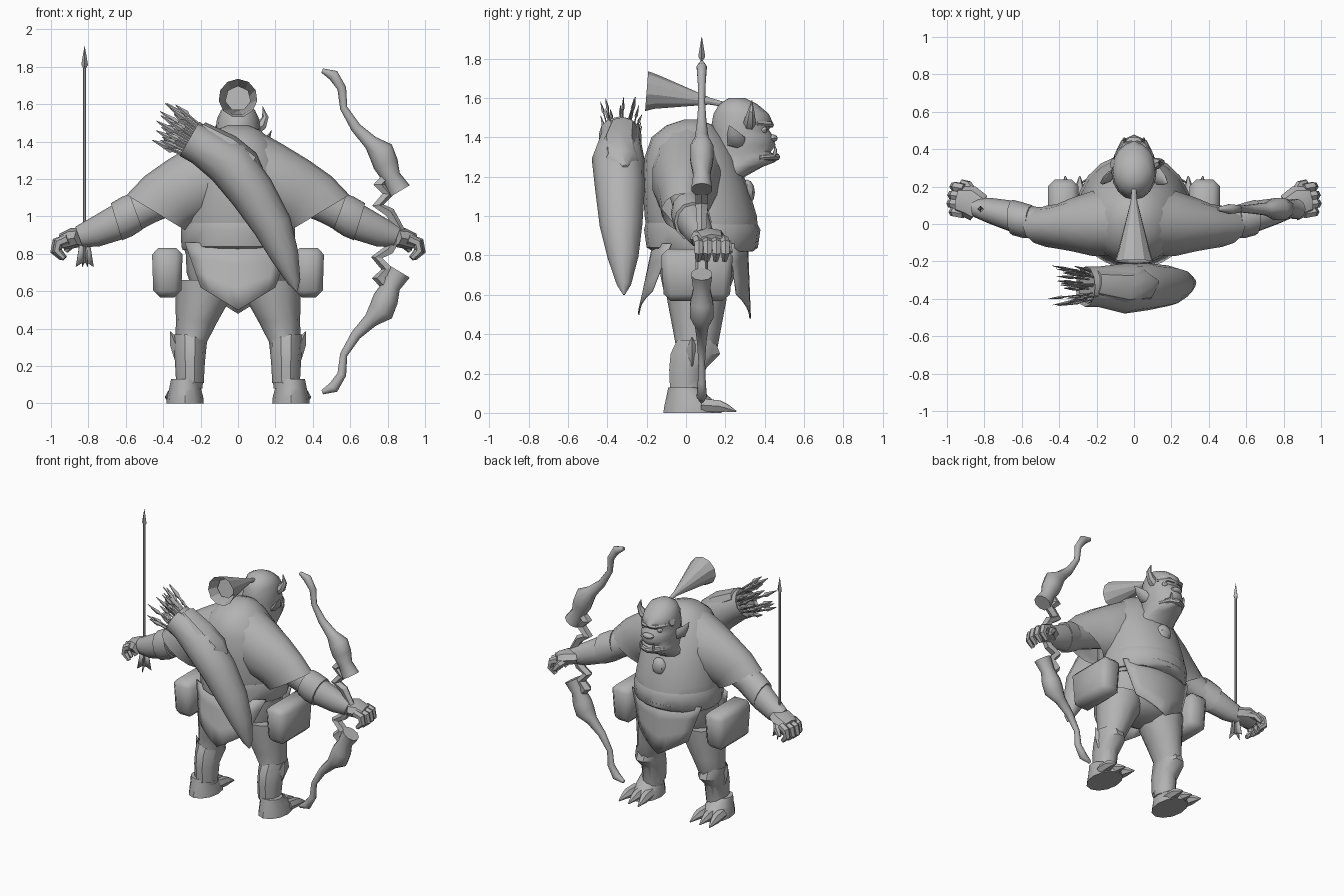
import bpy, bmesh, math, random
from mathutils import Vector

random.seed(4)
default_cube = bpy.data.objects.get("Cube")
if default_cube:
    bpy.data.objects.remove(default_cube, do_unlink=True)

clay = bpy.data.materials.new("plain_grey")
clay.use_nodes = True
GREY = (0.45, 0.45, 0.45, 1)
clay.diffuse_color = GREY
clay.node_tree.nodes["Principled BSDF"].inputs["Base Color"].default_value = GREY
SIDES = (("left", 1), ("right", -1))


def finish(name, bm, angle=40):
    """Turn a bmesh into a smooth shaded object with sharp creases."""
    bmesh.ops.recalc_face_normals(bm, faces=bm.faces)
    mesh = bpy.data.meshes.new(name)
    bm.to_mesh(mesh)
    bm.free()
    mesh.materials.append(clay)
    mesh.shade_smooth()
    mesh.set_sharp_from_angle(angle=math.radians(angle))
    obj = bpy.data.objects.new(name, mesh)
    bpy.context.scene.collection.objects.link(obj)
    return obj


def loft(name, rings, sides=12, caps=(True, True), angle=40):
    """Skin elliptical rings, each given as centre, half axis, half axis."""
    bm = bmesh.new()
    loops = []
    for centre, u, v in rings:
        turns = [math.tau * i / sides for i in range(sides)]
        loops.append([bm.verts.new(centre + u * math.cos(a) + v * math.sin(a)) for a in turns])
    for low, high in zip(loops, loops[1:]):
        for i in range(sides):
            j = (i + 1) % sides
            bm.faces.new((low[i], low[j], high[j], high[i]))
    for wanted, loop in zip(caps, (loops[0], loops[-1])):
        if wanted:
            bm.faces.new(loop)
    return finish(name, bm, angle)


def stack(name, layers, sides=16, x=0, **options):
    """Loft horizontal layers: height, back y, front y, half width."""
    rings = [(Vector((x, (back + front) / 2, z)), Vector((half, 0, 0)),
              Vector((0, (front - back) / 2, 0))) for z, back, front, half in layers]
    return loft(name, rings, sides, **options)


def tube(name, path, sides=8, flat=1.0, side=1, up=(0, 1, 0), **options):
    """Loft along a path of x, y, z, radius; flat scales the radius along up."""
    points = [Vector((p[0] * side, p[1], p[2])) for p in path]
    rings = []
    for i, point in enumerate(points):
        along = points[min(i + 1, len(points) - 1)] - points[max(i - 1, 0)]
        across = along.cross(Vector(up)).normalized()
        other = across.cross(along).normalized()
        rings.append((point, across * path[i][3], other * path[i][3] * flat))
    return loft(name, rings, sides, **options)


def sheet(name, rows, thickness=0.008):
    """Cloth panel from rows of points."""
    bm = bmesh.new()
    grid = [[bm.verts.new(p) for p in row] for row in rows]
    for top, low in zip(grid, grid[1:]):
        for i in range(len(top) - 1):
            bm.faces.new((top[i], top[i + 1], low[i + 1], low[i]))
    obj = finish(name, bm)
    obj.modifiers.new("thickness", "SOLIDIFY").thickness = thickness
    return obj


def ball(name, centre, size, segments=10):
    bm = bmesh.new()
    bmesh.ops.create_uvsphere(bm, u_segments=segments, v_segments=6, radius=1)
    for vert in bm.verts:
        vert.co = Vector(centre) + Vector([a * b for a, b in zip(vert.co, size)])
    return finish(name, bm)


# Torso, sash and hips
stack("tunic", [(.8, -.14, .3, .28), (.87, -.19, .37, .3), (1, -.21, .36, .295),
                (1.15, -.22, .315, .28), (1.3, -.21, .255, .25), (1.4, -.175, .195, .18),
                (1.46, -.1, .14, .12), (1.49, -.01, .07, .05)], 20)
stack("waist_sash", [(.82, -.165, .34, .295), (.84, -.2, .365, .303),
                     (.93, -.213, .378, .305), (.965, -.205, .36, .295)], 20)
stack("hips", [(.55, -.03, .13, .12), (.6, -.11, .21, .24),
               (.7, -.13, .25, .275), (.83, -.15, .3, .28)], 16)


# Pointed front and back loincloth flaps
def flap(name, top_y, low_y, tip, sign):
    rows = []
    for k in range(4):
        t = k / 3
        row = []
        for i in range(-4, 5):
            s = i / 4
            low_z = tip + .12 * abs(s)
            x = s * (.285 - .085 * t)
            y = top_y + (low_y - top_y) * t - sign * (.09 - .02 * t) * s * s
            row.append((x, y, .86 + (low_z - .86) * t))
        rows.append(row)
    sheet(name, rows)


flap("front_flap", .315, .33, .48, 1)
flap("back_flap", -.17, -.245, .5, -1)

# Head and neck
stack("head", [(1.12, .02, .25, .15), (1.2, .04, .3, .145), (1.25, .08, .39, .125),
               (1.275, .1, .455, .115), (1.305, .11, .46, .115), (1.325, .12, .43, .115),
               (1.36, .125, .455, .12), (1.41, .13, .44, .12), (1.44, .13, .42, .12),
               (1.465, .13, .445, .118), (1.52, .14, .42, .113), (1.57, .17, .36, .09),
               (1.6, .22, .3, .035)], 16, angle=55)
tube("lower_lip", [(-.09, .37, 1.295, .014), (-.055, .435, 1.3, .018), (0, .458, 1.3, .02),
                   (.055, .435, 1.3, .018), (.09, .37, 1.295, .014)], up=(0, 0, 1))
ball("nose", (0, .44, 1.395), (.045, .026, .02))
for side_name, s in SIDES:
    ball(side_name + "_eye", (s * .062, .395, 1.437), (.022, .018, .018), 8)
    tube(side_name + "_brow", [(.01, .435, 1.462, .013), (.05, .425, 1.467, .016),
                               (.1, .36, 1.47, .011)], 6, side=s, up=(0, 0, 1))
    tube(side_name + "_tusk", [(.05, .445, 1.3, .012), (.052, .455, 1.335, .009),
                               (.05, .45, 1.36, .001)], 5, side=s)
    tube(side_name + "_ear", [(.1, .28, 1.35, .02), (.13, .255, 1.38, .05),
                              (.16, .235, 1.42, .03), (.18, .22, 1.46, .002)],
         6, flat=.45, side=s, up=(1, 0, -.5))
tube("horn", [(.085, .32, 1.46, .035), (.128, .325, 1.49, .03), (.147, .33, 1.53, .018),
              (.132, .335, 1.59, .001)], 7)
tube("broken_horn", [(.085, .32, 1.47, .034), (.115, .325, 1.485, .028)], 7, side=-1)

# Topknot: open fluted cone of hair
tube("topknot", [(0, .2, 1.565, .012), (0, .12, 1.583, .018), (0, -.15, 1.628, .088),
                 (0, -.2, 1.632, .104)], 11, up=(1, 0, 0), angle=20, caps=(True, False))
tube("topknot_core", [(0, .1, 1.585, .015), (0, -.14, 1.63, .07)], 7, up=(1, 0, 0))


def limb_rings(sections, s):
    """Rings between a top and a bottom x, z pair, with back and front y."""
    rings = []
    for (tx, tz), (bx, bz), back, front in sections:
        rings.append((Vector((s * (tx + bx) / 2, (back + front) / 2, (tz + bz) / 2)),
                      Vector((s * (tx - bx) / 2, 0, (tz - bz) / 2)),
                      Vector((0, (front - back) / 2, 0))))
    return rings


for side_name, s in SIDES:
    # Wide sleeve and arm
    loft(side_name + "_sleeve", limb_rings([
        ((.08, 1.475), (.1, 1), -.17, .19), ((.24, 1.385), (.2, .97), -.175, .18),
        ((.38, 1.3), (.25, .95), -.15, .145), ((.5, 1.215), (.27, .935), -.135, .11),
        ((.595, 1.115), (.28, .925), -.125, .1)], s), 14, caps=(True, False))
    loft(side_name + "_arm", limb_rings([
        ((.38, 1.2), (.25, 1.05), -.09, .09), ((.58, 1.11), (.45, .965), -.065, .09),
        ((.69, 1.05), (.61, .88), -.045, .125), ((.8, .985), (.74, .84), 0, .14),
        ((.87, .945), (.83, .835), .035, .14)], s), 12)
    loft(side_name + "_armband", limb_rings([
        ((.58, 1.12), (.51, .93), -.075, .1), ((.62, 1.105), (.565, .895), -.075, .115),
        ((.68, 1.07), (.62, .872), -.06, .13)], s), 12)
    # Hand with curled fingers
    tube(side_name + "_palm", [(.83, .085, .89, .05), (.88, .12, .885, .055),
                               (.94, .13, .865, .045)], 8, flat=1.6, side=s)
    for k in range(4):
        y = .055 + .045 * k
        reach = .015 - abs(k - 1.3) * .012
        tube(f"{side_name}_finger_{k}", [(.91, y, .88, .027), (.96 + reach, y + .01, .86, .027),
                                         (.97 + reach, y + .01, .815, .024),
                                         (.93 + reach, y + .005, .775, .014)], 6, side=s)
    tube(side_name + "_thumb", [(.86, .16, .88, .028), (.89, .21, .855, .025),
                                (.92, .225, .815, .014)], 6, side=s)
    # Rounded belt pouch
    bm = bmesh.new()
    bmesh.ops.create_cube(bm, size=1)
    for v in bm.verts:
        pinch = 1 if v.co.z > 0 else .9
        v.co = Vector((s * (.378 + v.co.x * .165 * pinch), .055 + v.co.y * .37 * pinch,
                       .7 + v.co.z * .265))
    bmesh.ops.recalc_face_normals(bm, faces=bm.faces)
    bm.normal_update()
    bmesh.ops.bevel(bm, geom=bm.edges[:], offset=.036, segments=1, profile=.5,
                    affect="EDGES", clamp_overlap=True)
    finish(side_name + "_pouch", bm, 50)
    # Leg, shin guard and foot
    leg = [((.17, .66), .17, .16), ((.185, .57), .15, .15), ((.22, .44), .112, .125),
           ((.25, .33), .085, .105), ((.255, .22), .075, .09), ((.26, .08), .07, .075)]
    loft(side_name + "_leg", [(Vector((s * x, .055 if z > .3 else .01, z)),
                              Vector((s * half, 0, 0)), Vector((0, deep, 0)))
                             for (x, z), half, deep in leg], 12)
    stack(side_name + "_shin_guard", [(.11, -.085, .085, .074), (.22, -.09, .1, .08),
                                      (.3, -.085, .18, .088), (.37, -.05, .15, .09)],
          10, x=s * .257, caps=(False, False))
    tube(side_name + "_guard_spike", [(.32, .03, .24, .02), (.335, .03, .32, .03),
                                      (.362, .03, .385, .002)], 4, side=s)
    stack(side_name + "_foot", [(0, -.115, .18, .1), (.035, -.11, .175, .097),
                                (.08, -.1, .12, .085), (.13, -.09, .06, .075)],
          12, x=s * .283)
    for k in range(-1, 2):
        x = .29 + k * .058
        tube(f"{side_name}_toe_{k + 2}", [(x, .08, .04, .038), (x + k * .01, .17, .034, .034),
                                          (x + k * .015, .205, .025, .023),
                                          (x + k * .02, .255, .008, .004)],
             6, side=s, up=(0, 0, 1))

# Pendant hung below the chin
ball("pendant", (0, .31, 1.12), (.055, .04, .065), 8)

# Quiver slung over the back
tube("quiver", [(-.26, -.335, 1.415, .105), (-.19, -.335, 1.375, .105), (-.05, -.345, 1.29, .13),
                (.075, -.335, 1.13, .122), (.185, -.33, .95, .105), (.25, -.32, .79, .076),
                (.3, -.315, .65, .035), (.315, -.315, .6, .004)], 12, flat=1.03,
     caps=(False, True))
tube("quiver_lining", [(-.25, -.335, 1.405, .1), (-.24, -.335, 1.4, .1)], 12, flat=.9)
tube("quiver_flap", [(-.2, -.32, 1.455, .055), (-.05, -.34, 1.37, .07), (.06, -.33, 1.28, .07),
                     (.13, -.31, 1.25, .01)], 8, flat=1.3)
for k in range(30):
    u, v = random.uniform(-.08, .08), random.uniform(-.08, .08)
    out = random.uniform(.1, .2)
    start = Vector((-.24 + u * .6, -.335 + v, 1.4 + u))
    tip = start + Vector((-out, v * .5, out * .6 + u * .4))
    mid = start.lerp(tip, .5)
    tube(f"spare_arrow_{k}", [(*start, .007), (*mid, .007), (*mid.lerp(tip, .2), .017),
                              (*tip, .002)], 4, flat=.5)

# Carved bow: two matching limbs and a crooked grip
MIDDLE = .92
for part, flip in (("upper", 1), ("lower", -1)):
    def mirrored(path):
        return [(x, .08, MIDDLE + flip * h, r) for x, h, r in path]
    tube(part + "_bow_limb", mirrored([
        (.45, .86, .012), (.51, .835, .03), (.555, .765, .024), (.565, .66, .02),
        (.63, .555, .028), (.71, .475, .04), (.765, .425, .07), (.79, .36, .068),
        (.82, .29, .05), (.865, .215, .062)]), 10, flat=.9, angle=60)
    tube(part + "_bow_grip", mirrored([
        (.8, .3, .028), (.755, .25, .038), (.8, .2, .034), (.745, .14, .034),
        (.81, .1, .03), (.87, 0, .024)]), 5, angle=25)

# Arrow held upright
X, Y = -.82, .08
tube("arrow_shaft", [(X, Y, .75, .008), (X, Y, 1.81, .008)], 6)
tube("arrow_head", [(X, Y, 1.79, .006), (X, Y, 1.81, .018), (X, Y, 1.91, .001)], 4)
for k in range(4):
    a = math.tau * k / 4 + .3
    c, d = math.cos(a), math.sin(a)
    sheet(f"fletching_{k}", [[(X, Y, .87), (X + .03 * c, Y + .03 * d, .85)],
                             [(X, Y, .76), (X + .05 * c, Y + .05 * d, .73)]], .004)
